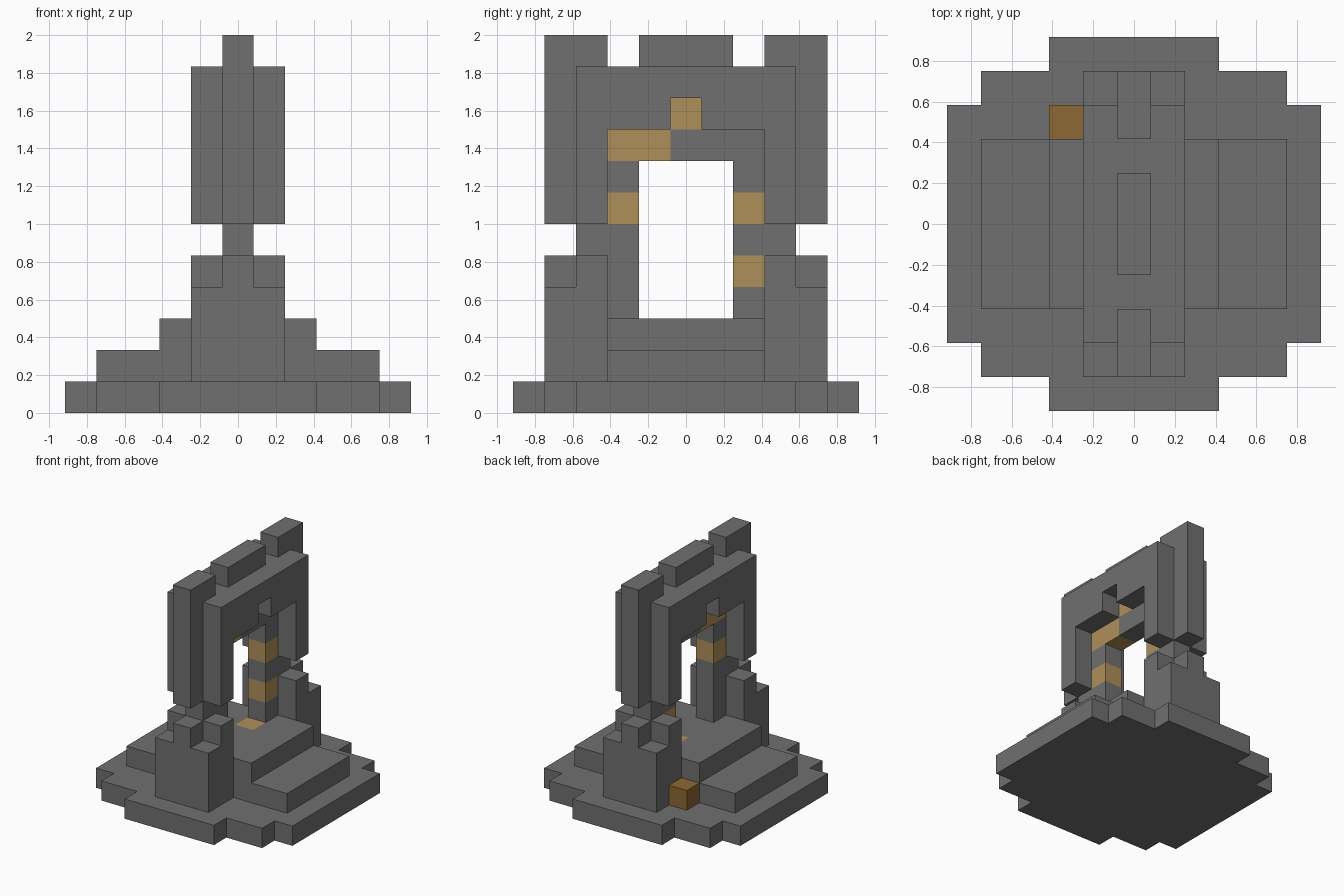
import bpy
import bmesh
from mathutils import Vector

cube = bpy.data.objects.get("Cube")
if cube:
    bpy.data.objects.remove(cube, do_unlink=True)

U = 1 / 6  # edge of one stone block


def material(name, rgb):
    m = bpy.data.materials.new(name)
    m.use_nodes = True
    color = (*rgb, 1)
    m.diffuse_color = color
    bsdf = next(n for n in m.node_tree.nodes if n.type == 'BSDF_PRINCIPLED')
    bsdf.inputs["Base Color"].default_value = color
    return m


STONE = material("dark grey stone", (0.162, 0.162, 0.162))
GOLD = material("pale gold", (0.43, 0.275, 0.1))
BRONZE = material("bronze brown", (0.262, 0.138, 0.034))


def box(xs, ys, zs):
    """All block cells in inclusive ranges."""
    def span(r):
        return range(r[0], r[1] + 1) if isinstance(r, tuple) else (r,)
    return {(x, y, z) for x in span(xs) for y in span(ys) for z in span(zs)}


def flip(cells):
    """The cells together with their front-to-back mirror image."""
    return cells | {(x, -y, z) for x, y, z in cells}


def build(name, cells, main=STONE, accent=None, accent_cells=()):
    """One closed shell around the cells, with merged flat faces."""
    bm = bmesh.new()
    verts = {}
    axes = [Vector(v) for v in ((1, 0, 0), (0, 1, 0), (0, 0, 1))]
    for cell in sorted(cells):
        c = Vector(cell)
        for i in range(3):
            for sign in (-1, 1):
                n = axes[i] * sign
                if tuple(int(v) for v in c + n) in cells:
                    continue
                a, b = axes[(i + 1) % 3] * sign, axes[(i + 2) % 3]
                ring = []
                for s, t in ((-1, -1), (1, -1), (1, 1), (-1, 1)):
                    p = c + (n + a * s + b * t) / 2
                    key = tuple(p)
                    if key not in verts:
                        verts[key] = bm.verts.new((p + axes[2] / 2) * U)
                    ring.append(verts[key])
                face = bm.faces.new(ring)
                face.material_index = int(cell in accent_cells)
    bmesh.ops.dissolve_limit(bm, angle_limit=0.01, verts=bm.verts[:],
                             edges=bm.edges[:], delimit={'MATERIAL'})
    mesh = bpy.data.meshes.new(name)
    bm.to_mesh(mesh)
    bm.free()
    mesh.materials.append(main)
    if accent:
        mesh.materials.append(accent)
    bpy.context.collection.objects.link(bpy.data.objects.new(name, mesh))


# Stepped round base
build("base_plate", box((-5, 5), (-3, 3), 0) | box((-4, 4), (-4, 4), 0)
      | box((-2, 2), (-5, 5), 0))
build("lower_step", box((-4, 4), (-2, 2), 1))
build("upper_step", box((-2, 2), (-2, 2), 2), STONE, GOLD, {(0, 1, 2)})

# Pillars with notched corners and a narrow neck
pillar = (box((-1, 1), (3, 4), (1, 3)) | box(0, (3, 4), 4)
          | box((-1, 1), 3, 4) | box(0, 3, 5))
build("back_pillar", pillar)
build("front_pillar", {(x, -y, z) for x, y, z in pillar})

# Wide arch with outer ribs and top crests
arch = flip(box((-1, 1), 3, (6, 10))) | box((-1, 1), (-2, 2), (9, 10))
arch -= box((-1, 1), 0, 9)
arch |= flip(box(0, 4, (6, 11)) | box(0, 3, 11)) | box(0, (-1, 1), 11)
build("arch", arch)

# Thin inner frame with gold blocks and keystone
frame = flip(box(0, 2, (3, 8))) | box(0, (-1, 1), 8) | {(0, 0, 9)}
gold = {(0, -2, 6), (0, 2, 6), (0, 2, 4), (0, 0, 9)} | box(0, (-2, -1), 8)
build("inner_frame", frame, STONE, GOLD, gold)

# Loose block beside the back pillar
build("side_block", {(-2, 3, 1)}, BRONZE)
